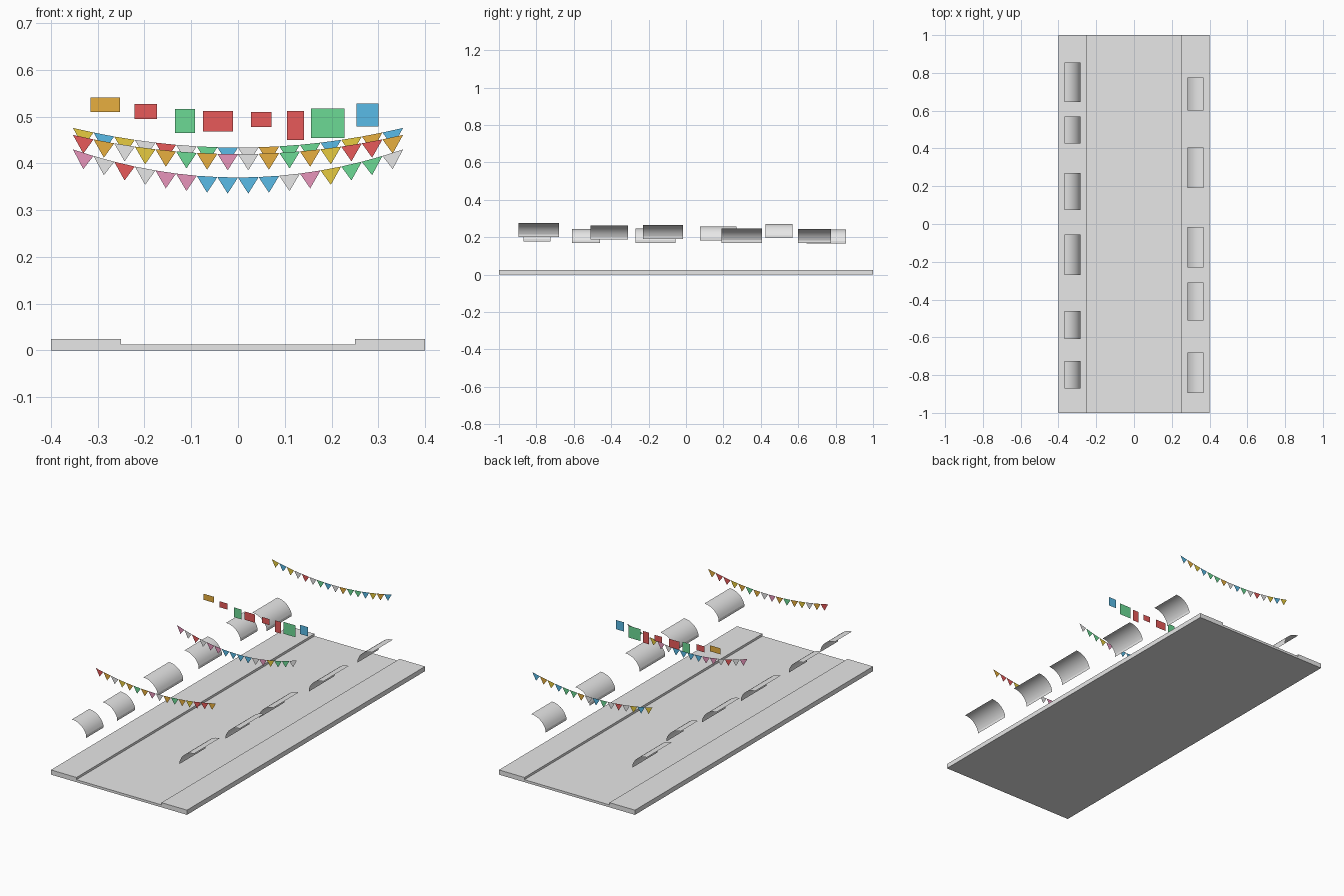
import bpy
import math

cube = bpy.data.objects.get("Cube")
if cube:
    bpy.data.objects.remove(cube, do_unlink=True)

COLOURS = {
    "grey": (0.8, 0.8, 0.8),
    "red": (0.8, 0.1, 0.1),
    "orange": (0.8, 0.43, 0.05),
    "yellow": (0.8, 0.6, 0.05),
    "green": (0.15, 0.7, 0.3),
    "blue": (0.1, 0.5, 0.8),
    "pink": (0.8, 0.3, 0.5),
}
NAMES = list(COLOURS)


def make_material(name, rgb):
    mat = bpy.data.materials.new(name)
    mat.use_nodes = True
    mat.diffuse_color = (*rgb, 1)
    mat.node_tree.nodes["Principled BSDF"].inputs["Base Color"].default_value = (*rgb, 1)
    return mat


MATERIALS = {name: make_material(name, rgb) for name, rgb in COLOURS.items()}


def add_mesh(name, verts, faces, colours=("grey",)):
    """Make an object; colours holds one name, or one per face."""
    mesh = bpy.data.meshes.new(name)
    mesh.from_pydata(verts, [], faces)
    used = sorted(set(colours), key=NAMES.index)
    for colour in used:
        mesh.materials.append(MATERIALS[colour])
    for i, poly in enumerate(mesh.polygons):
        poly.material_index = used.index(colours[i % len(colours)])
    mesh.update()
    obj = bpy.data.objects.new(name, mesh)
    bpy.context.collection.objects.link(obj)
    return obj


def sweep(name, profile, y0, y1, closed=False):
    """Sweep an x-z profile along y."""
    n = len(profile)
    verts = [(x, y, z) for y in (y0, y1) for x, z in profile]
    steps = n if closed else n - 1
    faces = [(i, (i + 1) % n, n + (i + 1) % n, n + i) for i in range(steps)]
    if closed:
        faces += [tuple(range(n - 1, -1, -1)), tuple(range(n, 2 * n))]
    return add_mesh(name, verts, faces)


# Street with a raised pavement along each side
KERB, ROAD = 0.025, 0.013
half = [(0.4, 0), (0.4, KERB), (0.25, KERB), (0.25, ROAD)]
outline = half + [(-x, z) for x, z in reversed(half)]
sweep("street", outline[::-1], -1, 1, closed=True)

# Awnings: an arched sheet with a short upright valance on the street side
WALL, RADIUS, SWEEP, SEGMENTS = 0.368, 0.088, math.radians(73), 8
VALANCE = 0.014


def awning(name, side, y0, y1, bottom):
    top = bottom + VALANCE + RADIUS * (1 - math.cos(SWEEP))
    profile = []
    for i in range(SEGMENTS + 1):
        a = SWEEP * i / SEGMENTS
        profile.append((side * (WALL - RADIUS * math.sin(a)),
                        top - RADIUS * (1 - math.cos(a))))
    profile.append((profile[-1][0], bottom))
    if side < 0:
        profile.reverse()
    # Keep the arch's outer side as the front of the sheet
    obj = sweep(name, profile[::-1], y0, y1)
    if obj.data.polygons[SEGMENTS // 2].normal.z < 0:
        obj.data.flip_normals()
    obj.data.polygons.foreach_set("use_smooth", [True] * len(obj.data.polygons))
    obj.data.set_sharp_from_angle(angle=math.radians(15))


LEFT_AWNINGS = [(-0.895, -0.68, 0.2), (-0.51, -0.31, 0.187), (-0.23, -0.015, 0.19),
                (0.19, 0.405, 0.17), (0.6, 0.775, 0.168)]
RIGHT_AWNINGS = [(-0.87, -0.725, 0.176), (-0.61, -0.46, 0.168), (-0.27, -0.055, 0.17),
                 (0.075, 0.27, 0.182), (0.425, 0.57, 0.195), (0.645, 0.855, 0.165)]
for label, side, row in (("left", 1, LEFT_AWNINGS), ("right", -1, RIGHT_AWNINGS)):
    for i, (y0, y1, bottom) in enumerate(row):
        awning(f"{label}_awning_{i + 1}", side, y0, y1, bottom)

# Bunting: triangular flags hung edge to edge along a sagging line
SPAN, FLAG_DROP = 0.353, 0.035


def bunting(name, y, low, sag, colours):
    colours = colours.split()
    n = len(colours)
    verts, faces = [], []
    for i in range(n + 1):
        x = SPAN * (2 * i / n - 1)
        verts.append((x, y, low + sag * (x / SPAN) ** 2))
    for i in range(n):
        a, b = verts[i], verts[i + 1]
        verts.append(((a[0] + b[0]) / 2, y, (a[2] + b[2]) / 2 - FLAG_DROP))
        faces.append((i, n + 1 + i, i + 1))
    add_mesh(name, verts, faces, colours)


bunting("front_bunting", -0.69, 0.42, 0.041,
        "red orange grey yellow orange green orange pink "
        "grey orange green orange yellow red red orange")
bunting("middle_bunting", -0.01, 0.37, 0.06,
        "pink grey red grey pink pink blue blue "
        "blue blue grey pink yellow green green grey")
bunting("back_bunting", 0.787, 0.434, 0.042,
        "yellow blue yellow grey red grey green blue "
        "grey orange green green blue yellow orange blue")

# Hanging cloths: centre, width, height and colour, with tops on a sagging line
CLOTHS = [(-0.284, 0.063, 0.032, "orange"), (-0.197, 0.048, 0.032, "red"),
          (-0.113, 0.043, 0.052, "green"), (-0.043, 0.064, 0.044, "red"),
          (0.05, 0.044, 0.032, "red"), (0.123, 0.037, 0.062, "red"),
          (0.192, 0.071, 0.063, "green"), (0.277, 0.047, 0.049, "blue")]
for i, (x, w, h, colour) in enumerate(CLOTHS):
    top = 0.51 + 0.31 * (x - 0.035) ** 2
    corners = [(-w / 2, -h), (w / 2, -h), (w / 2, 0), (-w / 2, 0)]
    add_mesh(f"cloth_{i + 1}", [(x + dx, 0.16, top + dz) for dx, dz in corners],
             [(0, 1, 2, 3)], [colour])
